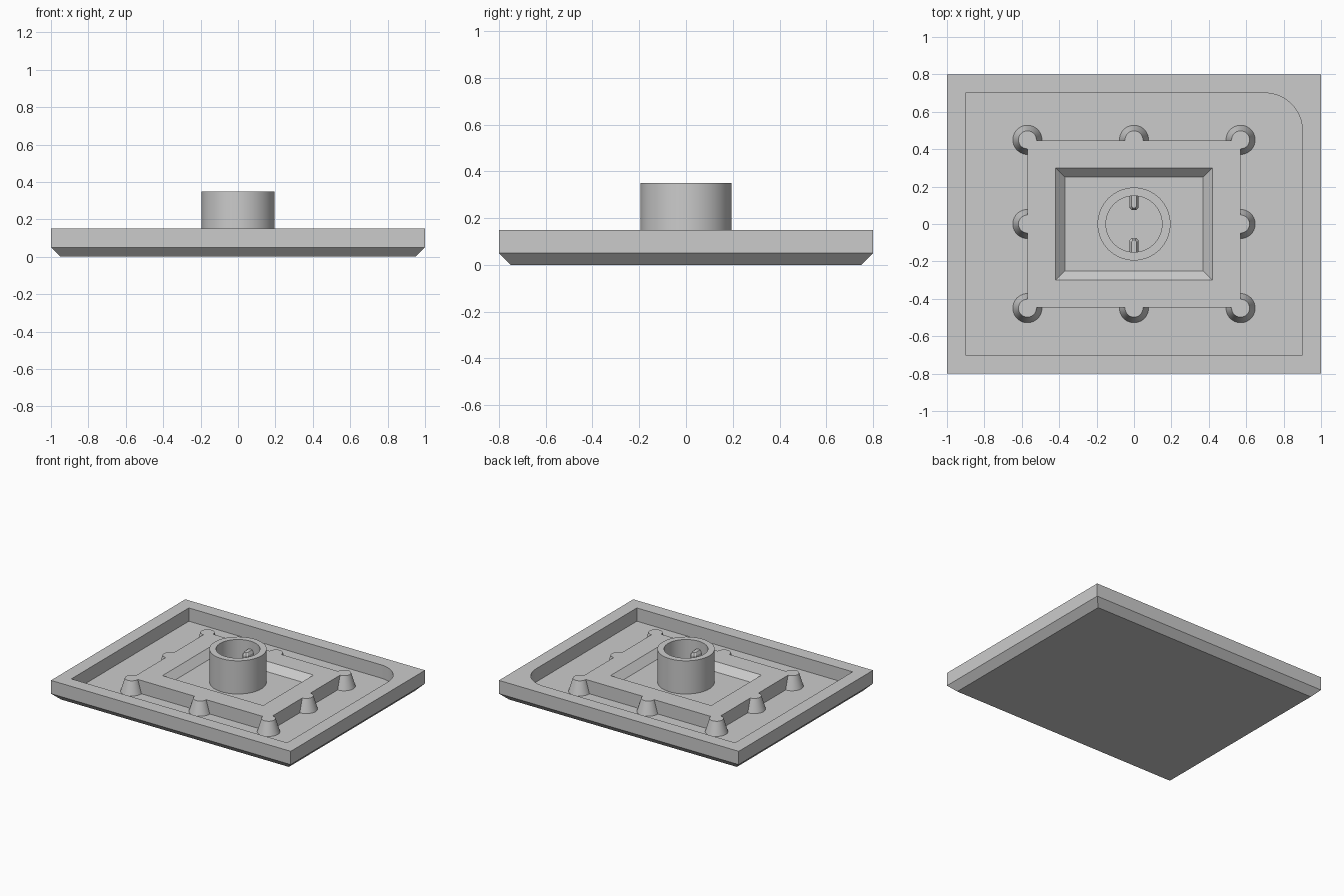
import bpy, bmesh, math

cube = bpy.data.objects.get("Cube")
if cube:
    bpy.data.objects.remove(cube, do_unlink=True)

grey = bpy.data.materials.new("plain grey")
grey.use_nodes = True
colour = (0.6, 0.6, 0.6, 1)
grey.diffuse_color = colour
grey.node_tree.nodes["Principled BSDF"].inputs["Base Color"].default_value = colour


def rect(x, y, z):
    return [(-x, -y, z), (x, -y, z), (x, y, z), (-x, y, z)]


def circle(r, z, cx=0, cy=0, n=64):
    steps = [2 * math.pi * i / n for i in range(n)]
    return [(cx + r * math.cos(a), cy + r * math.sin(a), z) for a in steps]


def loft(name, rings, smooth=False):
    """Skin a stack of matching rings and cap both ends."""
    bm = bmesh.new()
    loops = [[bm.verts.new(p) for p in ring] for ring in rings]
    n = len(loops[0])
    for low, high in zip(loops, loops[1:]):
        for i in range(n):
            j = (i + 1) % n
            bm.faces.new((low[i], low[j], high[j], high[i]))
    bm.faces.new(loops[0][::-1])
    bm.faces.new(loops[-1])
    bmesh.ops.recalc_face_normals(bm, faces=bm.faces)
    mesh = bpy.data.meshes.new(name)
    bm.to_mesh(mesh)
    bm.free()
    mesh.materials.append(grey)
    obj = bpy.data.objects.new(name, mesh)
    bpy.context.collection.objects.link(obj)
    bpy.ops.object.select_all(action="DESELECT")
    obj.select_set(True)
    bpy.context.view_layer.objects.active = obj
    if smooth:
        bpy.ops.object.shade_smooth_by_angle(angle=math.radians(30))
    return obj


FLOOR, TOP = 0.05, 0.15

# Tray recess cutter with one rounded corner
arc = [math.pi / 2 * i / 16 for i in range(17)]
outline = [(-0.9, -0.7), (0.9, -0.7)]
outline += [(0.7 + 0.2 * math.cos(a), 0.5 + 0.2 * math.sin(a)) for a in arc]
outline += [(-0.9, 0.7)]
cutter = loft("recess_cutter", [[(x, y, z) for x, y in outline] for z in (FLOOR, 0.3)])
cutter.hide_render = True

# Tray with chamfered underside
tray = loft("tray", [rect(0.95, 0.75, 0), rect(1, 0.8, FLOOR), rect(1, 0.8, TOP)])
cut = tray.modifiers.new("recess", "BOOLEAN")
cut.operation = "DIFFERENCE"
cut.solver = "EXACT"
cut.object = cutter
bpy.ops.object.modifier_apply(modifier=cut.name)
bpy.data.objects.remove(cutter, do_unlink=True)
bpy.ops.object.shade_smooth_by_angle(angle=math.radians(30))

# Raised block with a sloped pocket
loft("raised_block", [rect(0.57, 0.447, FLOOR), rect(0.57, 0.447, TOP),
                      rect(0.42, 0.3, TOP), rect(0.37, 0.25, 0.1)])

# Tapered posts around the block
for ix in (-1, 0, 1):
    for iy in (-1, 0, 1):
        if ix or iy:
            x, y = ix * 0.57, iy * 0.45
            loft("tapered_post", [circle(0.078, FLOOR, x, y, 40),
                                  circle(0.048, TOP, x, y, 40)], True)

# Central open socket
loft("socket", [circle(0.195, 0.1), circle(0.195, 0.35),
                circle(0.15, 0.35), circle(0.15, 0.11)], True)

# Small bevelled lugs inside the socket
for side in (-1, 1):
    def lug_ring(half, tip, z):
        return [(-half, side * 0.16, z), (half, side * 0.16, z), (half, side * (tip + 0.012), z),
                (half * 0.5, side * tip, z), (-half * 0.5, side * tip, z),
                (-half, side * (tip + 0.012), z)]
    loft("socket_lug", [lug_ring(0.025, 0.075, 0.23), lug_ring(0.025, 0.075, 0.27),
                        lug_ring(0.014, 0.086, 0.29)])
